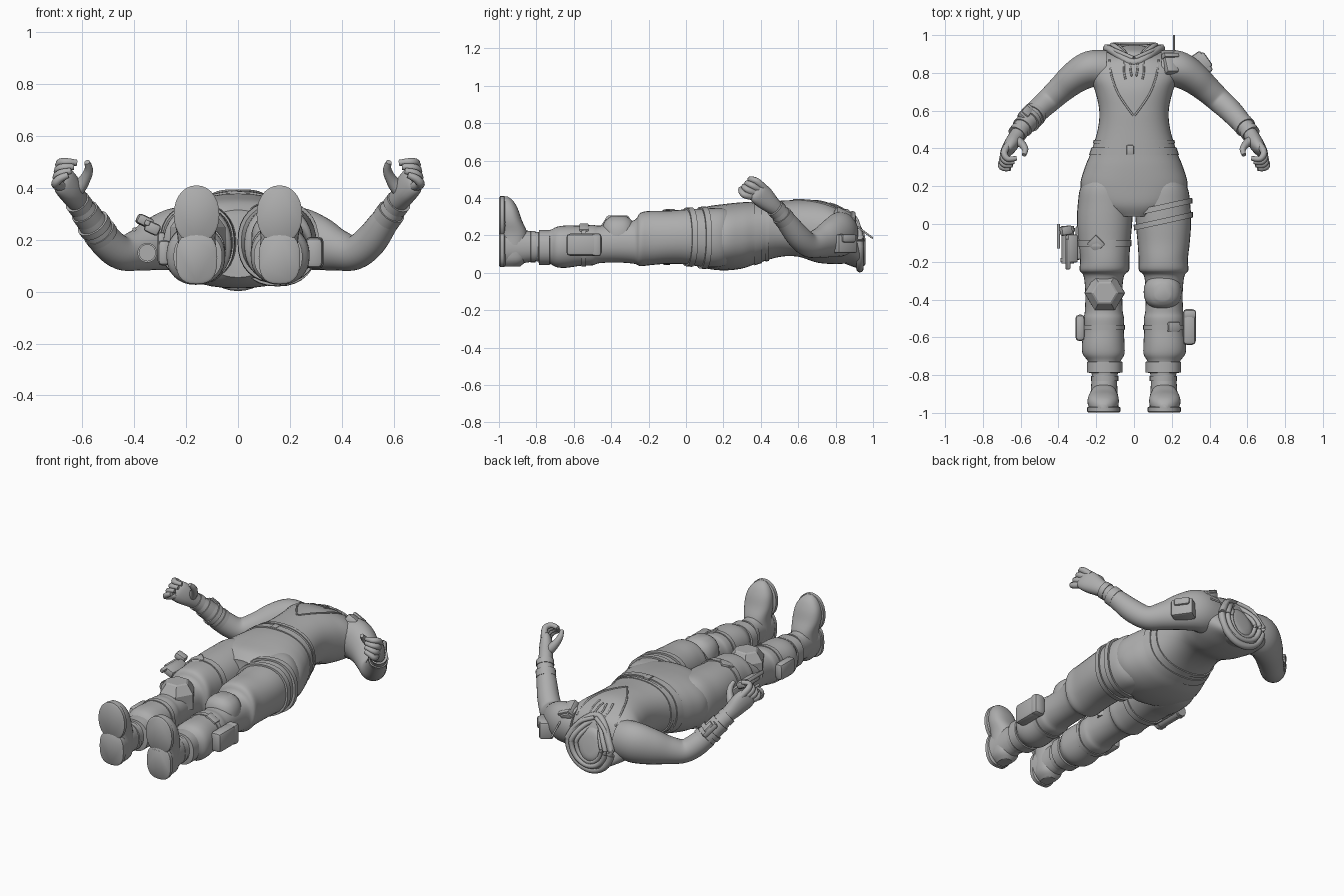
import bpy, bmesh
from math import cos, sin, pi, copysign, radians, degrees
from mathutils import Vector, Matrix, Euler

cube = bpy.data.objects.get("Cube")
if cube:
    bpy.data.objects.remove(cube, do_unlink=True)

grey = bpy.data.materials.new("plain grey")
grey.use_nodes = True
COLOR = (0.42, 0.42, 0.42, 1)
grey.diffuse_color = COLOR
grey.node_tree.nodes["Principled BSDF"].inputs["Base Color"].default_value = COLOR


def finish(name, bm, angle=40):
    bmesh.ops.recalc_face_normals(bm, faces=bm.faces)
    me = bpy.data.meshes.new(name)
    bm.to_mesh(me)
    bm.free()
    me.materials.append(grey)
    me.polygons.foreach_set("use_smooth", [True] * len(me.polygons))
    me.set_sharp_from_angle(angle=radians(angle))
    ob = bpy.data.objects.new(name, me)
    bpy.context.collection.objects.link(ob)
    return ob


def spline(rows, steps):
    """Catmull-Rom interpolation of profile rows."""
    out = []
    for i in range(len(rows) - 1):
        a, b, c, d = (rows[min(max(i + k, 0), len(rows) - 1)] for k in (-1, 0, 1, 2))
        for s in range(steps):
            t = s / steps
            out.append([q + t * ((r - p) / 2 + t * (p - 2.5 * q + 2 * r - w / 2
                        + t * (1.5 * (q - r) + (w - p) / 2)))
                        for p, q, r, w in zip(a, b, c, d)])
    return out + [list(rows[-1])]


def loft(name, rows, axes=None, steps=4, power=2.0, side=1, sides=28, angle=40):
    """Skin through rows of x, y, z, radius, radius, lean, skew."""
    rows = spline([list(r) + [0] * (7 - len(r)) for r in rows], steps)
    bm = bmesh.new()
    rings = []
    for i, (x, y, z, ra, rb, lean, skew) in enumerate(rows):
        c = Vector((x, y, z))
        if axes:
            u = Vector(axes[0]) + Vector((0, skew, 0))
            v = Vector(axes[1]) + Vector((0, lean, 0))
        else:
            t = Vector(rows[min(i + 1, len(rows) - 1)][:3]) - Vector(rows[max(i - 1, 0)][:3])
            t.normalize()
            u = t.cross(Vector((0, 0.1, 1))).normalized()
            v = u.cross(t)
        ring = []
        for k in range(sides):
            ca, sa = cos(2 * pi * k / sides), sin(2 * pi * k / sides)
            p = c + u * ra * copysign(abs(ca) ** (2 / power), ca) \
                + v * rb * copysign(abs(sa) ** (2 / power), sa)
            ring.append(bm.verts.new((p.x * side, p.y, p.z)))
        rings.append(ring)
    for a, b in zip(rings, rings[1:]):
        for k in range(sides):
            j = (k + 1) % sides
            bm.faces.new((a[k], a[j], b[j], b[k]))
    bm.faces.new(rings[0])
    bm.faces.new(rings[-1])
    return finish(name, bm, angle)


def at(rows, y):
    """Profile row of a body part at a given length."""
    fine = spline([list(r) + [0] * (7 - len(r)) for r in rows], 8)
    return min(fine, key=lambda r: abs(r[1] - y))


XZ = ((1, 0, 0), (0, 0, 1))
XY = ((1, 0, 0), (0, 1, 0))


def band(name, rows, y0, y1, grow, skew=0, side=1, power=2.3):
    out = []
    for y, g in ((y0, -.01), (y0, grow), (y1, grow), (y1, -.01)):
        r = list(at(rows, y))
        r[1], r[3], r[4], r[6] = y, r[3] + g, r[4] + g, skew
        out.append(r)
    return loft(name, out, XZ, 1, power, side, 32)


def box(name, loc, size, rot=(0, 0, 0), bevel=0.012):
    bm = bmesh.new()
    m = Matrix.Translation(loc) @ Euler([radians(a) for a in rot]).to_matrix().to_4x4()
    bmesh.ops.create_cube(bm, size=1, matrix=m @ Matrix.Diagonal((*size, 1)))
    bmesh.ops.bevel(bm, geom=bm.edges[:], offset=bevel, segments=2, profile=.5, affect='EDGES')
    return finish(name, bm)


def tube(name, pts, r, side=1, sides=10, steps=4):
    return loft(name, [(*p, r, r) for p in pts], None, steps, 2, side, sides)


# Torso
torso = [(0, .04, .185, .13, .13), (0, .1, .188, .245, .163), (0, .2, .19, .284, .177),
         (0, .3, .2, .26, .177), (0, .38, .215, .228, .165), (0, .5, .235, .192, .15),
         (0, .6, .238, .184, .152), (0, .7, .222, .205, .167), (0, .78, .21, .235, .163, -.08),
         (0, .85, .2, .235, .15, -.2), (0, .9, .185, .18, .145, -.28), (0, .92, .175, .12, .13, -.28)]
loft("torso", torso, XZ, 5, 2.3, sides=40)


def chest(x, y, lift=.002):
    r = at(torso, y)
    h = max(0, 1 - abs(x / r[3]) ** 2.3) ** (1 / 2.3)
    return (x, y + r[5] * r[4] * h, r[2] + r[4] * h + lift)


# Jacket hem, belt and buckle
band("jacket_hem", torso, .425, .445, .005)
band("belt", torso, .365, .405, .007)
box("belt_buckle", (-.02, .392, .382), (.04, .05, .018), bevel=.006)


# Hood draped from the back, collar narrowing to the front and neck plug
def hood_ring(a, wide, tall, y):
    front = max(0, sin(a))
    return (wide * cos(a) * (1 - .3 * front), y - .075 * front ** 2, .172 + tall * sin(a))


loft("hood_drape", [(0, .76, .2, .15, .125, -.2), (0, .85, .18, .158, .145, -.25),
                    (0, .9, .17, .15, .15, -.25), (0, .912, .17, .135, .14, -.25)], XZ, 4)
for name, wide, tall, thick, y in (("hood_collar", .145, .15, .02, .93),
                                   ("hood_edge", .115, .122, .015, .945),
                                   ("neck_collar", .085, .1, .012, .94)):
    tube(name, [hood_ring(2 * pi * k / 36, wide, tall, y) for k in range(37)], thick,
         sides=12, steps=1)
loft("neck_plug", [(0, .89, .165, .1, .11, -.3), (0, .925, .17, .08, .09, -.25),
                   (0, .935, .17, .04, .05, -.25)], XZ, 2)

for s, tag in ((1, "left"), (-1, "right")):
    # Lapel edge and drawstrings
    tube(tag + "_lapel_edge", [chest(x, y, .001) for x, y in
         ((.13, .9), (.118, .8), (.088, .7), (.045, .63), (.004, .575))], .005, s)
    tube(tag + "_collar_edge", [chest(x, y, .004) for x, y in
         ((.15, .94), (.085, .94), (.005, .915))], .012, s)
    for x, y in ((.012, .8), (.045, .78)):
        tube(tag + "_drawstring", [chest(x + .004, .91, .001), chest(x + .008, y + .06, .001),
                                   chest(x, y, .001)], .005, s)

    # Trouser leg, thigh overhang and ankle cuff
    leg = [(.13, .28, .2, .08, .12), (.15, .2, .19, .13, .155), (.152, .1, .187, .146, .157),
           (.156, 0, .192, .146, .147), (.157, -.1, .19, .138, .142), (.155, -.19, .186, .13, .145),
           (.157, -.245, .178, .131, .142), (.16, -.275, .165, .107, .117),
           (.16, -.36, .16, .098, .105), (.16, -.46, .152, .1, .1), (.16, -.5, .148, .107, .108),
           (.16, -.56, .145, .106, .107), (.163, -.64, .14, .113, .113),
           (.161, -.69, .138, .11, .108), (.157, -.73, .138, .085, .09),
           (.155, -.8, .14, .068, .078), (.155, -.86, .14, .066, .078)]
    loft(tag + "_trouser_leg", leg, XZ, 4, 2.2, s, 32)
    loft(tag + "_ankle_cuff", [(.155, y, .135, r, r) for y, r in
         ((-.725, .08), (-.73, .094), (-.785, .094), (-.79, .07))], XZ, 1, 2.3, s)

    # Boot: shaft, foot, collar and sole
    loft(tag + "_boot_shaft", [(.157, -.8, .14, .066, .078), (.158, -.87, .14, .07, .088),
                               (.158, -.98, .135, .078, .1)], XZ, 4, 2.2, s)
    loft(tag + "_boot_collar", [(.155, y, .14, r, r + .012) for y, r in
         ((-.8, .05), (-.805, .072), (-.83, .072), (-.835, .05))], XZ, 1, 2.2, s)
    foot = [(.157, -.93, .035, .035, .045), (.157, -.925, .07, .066, .07),
            (.157, -.925, .14, .074, .072), (.16, -.922, .21, .073, .074),
            (.163, -.937, .28, .083, .06), (.163, -.948, .34, .076, .05),
            (.162, -.96, .385, .05, .036), (.161, -.968, .408, .018, .014)]
    loft(tag + "_boot_foot", foot, XY, 4, 2.4, s)
    for part, z, rx, rz, power in (("heel", .128, .08, .098, 2.7), ("toe", .297, .088, .113, 2.1)):
        loft(f"{tag}_{part}_sole", [(.16, y, z, rx - g, rz - g) for y, g in
             ((-.965, .01), (-.972, 0), (-.993, 0), (-.999, .008))], XZ, 1, power, s)

    # Sleeve and cuffs
    arm = [(.15, .82, .205, .1, .115), (.23, .82, .205, .097, .12), (.31, .778, .185, .086, .105),
           (.385, .715, .16, .073, .08), (.45, .655, .15, .066, .066), (.51, .6, .195, .062, .065),
           (.565, .54, .27, .055, .056), (.615, .485, .34, .043, .044)]
    loft(tag + "_sleeve", arm, None, 5, 2, s)
    tube(tag + "_sleeve_cuff", [(.572, .533, .28), (.592, .51, .308)], .056, s, 20, 1)
    tube(tag + "_glove_cuff", [(.605, .495, .327), (.62, .475, .347)], .05, s, 20, 1)

    # Hand with curled fingers and thumb
    loft(tag + "_palm", [(.61, .485, .34, .038, .04), (.632, .45, .37, .04, .05),
                         (.654, .415, .403, .038, .06), (.676, .385, .43, .03, .06),
                         (.688, .37, .445, .014, .045)], None, 4, 2.2, s, 20)
    index = [(.665, .42, .45), (.688, .378, .49), (.668, .345, .5), (.622, .348, .497)]
    little = [(.675, .375, .405), (.703, .315, .415), (.688, .296, .435), (.655, .292, .45)]
    for f, finger in enumerate(("index", "middle", "ring", "little")):
        pts = [Vector(a).lerp(Vector(b), f / 3) for a, b in zip(index, little)]
        loft(f"{tag}_{finger}_finger", [(*p, r, r) for p, r in
             zip(pts, (.02, .018, .016, .012))], None, 4, 2, s, 10)
    loft(tag + "_thumb", [(.63, .445, .385, .03, .032), (.596, .425, .425, .022, .025),
                          (.576, .395, .468, .017, .018), (.582, .365, .5, .011, .011)],
         None, 4, 2, s, 12)

# Knee pads: angular on the right, softer on the left
loft("right_knee_pad", [(-.155, -.365, z, rx, ry) for z, rx, ry in
     ((.16, .108, .105), (.25, .106, .105), (.3, .07, .068), (.306, .06, .058))],
     XY, 1, 2, 1, 6, 15)
loft("left_knee_pad", [(.152, -.36, z, rx, ry) for z, rx, ry in
     ((.16, .1, .09), (.23, .099, .09), (.275, .078, .075), (.3, .04, .045))], XY, 3, 2.4)

# Leg straps and buckles
for y in (0, .075):
    band("left_thigh_strap", leg, y, y + .03, .01, .22)
band("right_thigh_strap", leg, -.12, -.085, .006, 0, -1)
for s, tag in ((1, "left"), (-1, "right")):
    band(tag + "_calf_strap", leg, -.56, -.535, .005, 0, s)
box("right_strap_buckle", (-.2, -.105, .325), (.07, .07, .015), (0, -18, 45), .006)
box("left_calf_buckle", (.21, -.545, .24), (.07, .05, .02), (0, 28, 0), .006)

# Holster, pistol and canister on the right thigh
box("holster_plate", (-.295, -.1, .17), (.03, .18, .12))
box("holster_body", (-.33, -.13, .245), (.06, .15, .045), (0, 25, 0))
box("pistol_grip", (-.36, -.035, .272), (.065, .05, .04), (0, 25, 8))
box("pistol_barrel", (-.35, -.16, .265), (.022, .16, .022), (0, 25, 0), .005)
tube("canister", [(-.35, -.21, .15), (-.35, -.01, .15)], .033, sides=20, steps=1)
for y in (-.19, -.03):
    tube("canister_ring", [(-.35, y - .01, .15), (-.35, y + .01, .15)], .038, sides=20, steps=1)
tube("holster_rod", [(-.4, -.13, .24), (-.4, 0, .24)], .008, steps=1)

# Calf pouches
box("left_calf_pouch", (.293, -.545, .15), (.068, .19, .118), bevel=.02)
box("left_pouch_flap", (.296, -.478, .15), (.066, .05, .122), bevel=.015)
box("right_calf_pouch", (-.285, -.55, .15), (.05, .14, .1), bevel=.02)

# Shoulder pouch, chest radio and antenna
box("left_shoulder_pouch", (.352, .845, .155), (.08, .125, .1), (0, 0, 35))
box("left_shoulder_flap", (.358, .852, .185), (.085, .09, .045), (0, 0, 35))
box("chest_radio", (.19, .85, .3), (.07, .12, .05), (-28, 25, 0))
box("radio_clip", (.19, .885, .29), (.085, .025, .055), (-28, 25, 0), .006)
tube("radio_antenna", [(.212, .81, .325), (.212, .999, .185)], .005, steps=1)

# Right forearm wrist device
aim = Vector((-.055, -.06, .075)).to_track_quat('Y', 'Z').to_euler()
tilt = [degrees(a) for a in aim]
box("forearm_device", (-.565, .585, .29), (.07, .1, .035), tilt)
box("forearm_screen", (-.57, .592, .3), (.045, .06, .035), tilt, .006)
a, b = arm[5:7]
p, q = Vector(a[:3]), Vector(b[:3])
for t in (.35, .8):
    tube("forearm_band", [p.lerp(q, t - .12)[:], p.lerp(q, t + .12)[:]],
         (a[3] + b[3]) / 2 + .007, -1, 24, 1)
